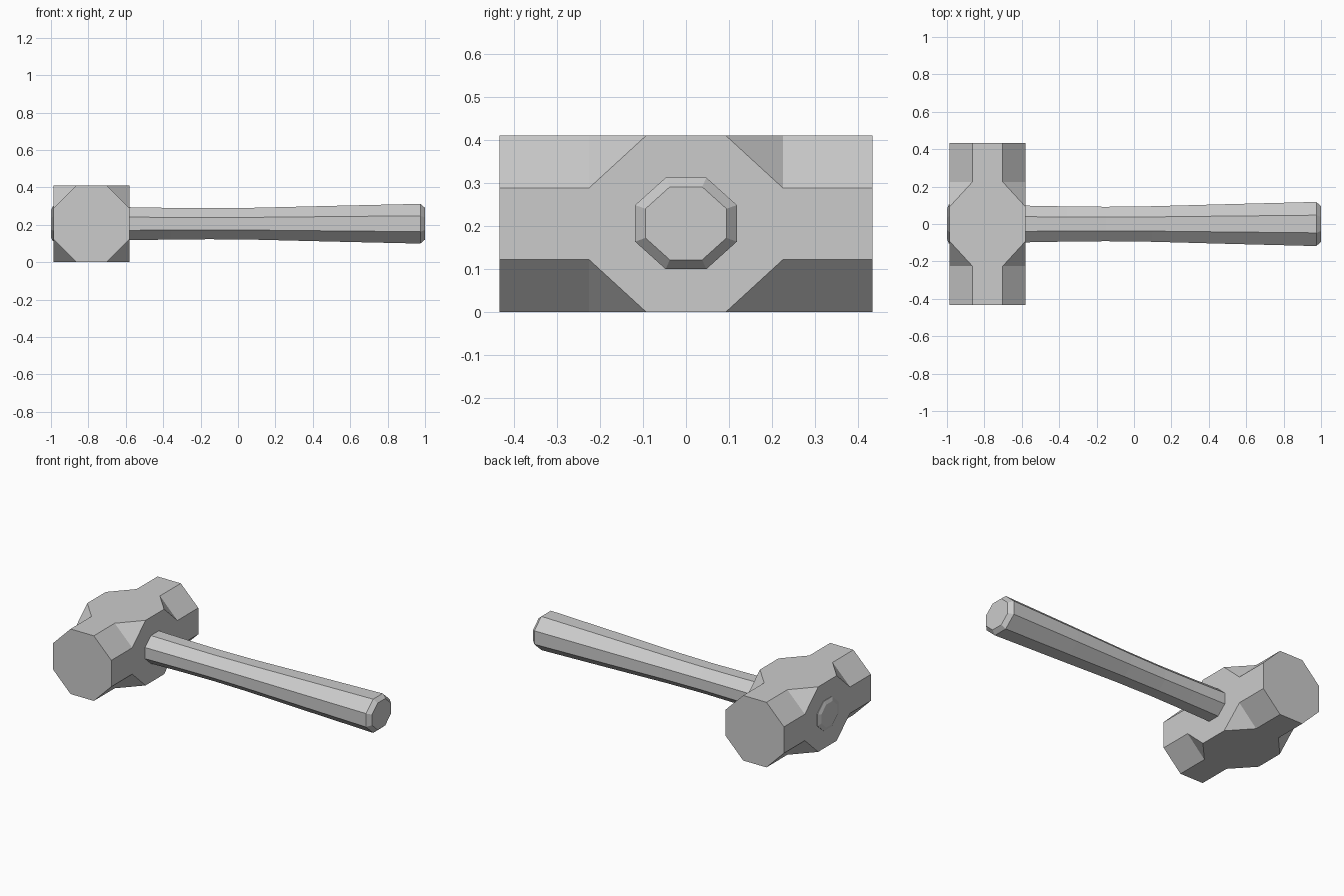
import bpy, bmesh

if "Cube" in bpy.data.objects:
    bpy.data.objects.remove(bpy.data.objects["Cube"])


def octagon(a, b, ca, cb):
    """Rectangle of half sizes a, b with corners cut by ca, cb."""
    q = [(a, b - cb), (a - ca, b), (ca - a, b), (-a, b - cb),
         (-a, cb - b), (ca - a, -b), (a - ca, -b), (a, cb - b)]
    return q


def loft(name, rings):
    """Skin a list of equal-length 3D rings and cap both ends."""
    bm = bmesh.new()
    loops = [[bm.verts.new(p) for p in ring] for ring in rings]
    for r0, r1 in zip(loops, loops[1:]):
        n = len(r0)
        for i in range(n):
            j = (i + 1) % n
            bm.faces.new((r0[i], r0[j], r1[j], r1[i]))
    bm.faces.new(loops[0])
    bm.faces.new(loops[-1])
    bmesh.ops.remove_doubles(bm, verts=bm.verts[:], dist=1e-4)
    bmesh.ops.recalc_face_normals(bm, faces=bm.faces[:])
    mesh = bpy.data.meshes.new(name)
    bm.to_mesh(mesh)
    bm.free()
    obj = bpy.data.objects.new(name, mesh)
    bpy.context.collection.objects.link(obj)
    return obj


CX, CZ = -0.783, 0.205

# Hammer head: square middle blending into octagonal striking ends
head = []
for y, cut in [(-0.433, 0.122), (-0.225, 0.122), (-0.092, 0),
               (0.092, 0), (0.225, 0.122), (0.433, 0.122)]:
    head.append([(CX + u, y, CZ + v)
                 for u, v in octagon(0.203, 0.205, cut, cut)])
loft("hammer_head", head)

# Handle: waisted octagonal shaft with chamfered ends, through the head
handle = []
for x, r in [(-0.995, 0.080), (-0.98, 0.104), (-0.58, 0.098), (-0.36, 0.094),
             (-0.15, 0.092), (0.1, 0.095), (0.5, 0.106), (0.975, 0.118),
             (1.0, 0.094)]:
    rz = r * 0.9
    handle.append([(x - 0.0 if x > -0.99 else -1.0, u, 0.206 + v)
                   for u, v in octagon(r, rz, r * 0.6, rz * 0.6)])
# the chamfer at the head end starts just proud of the head face
handle[1] = [(-0.99, p[1], p[2]) for p in handle[1]]
loft("handle", handle)
